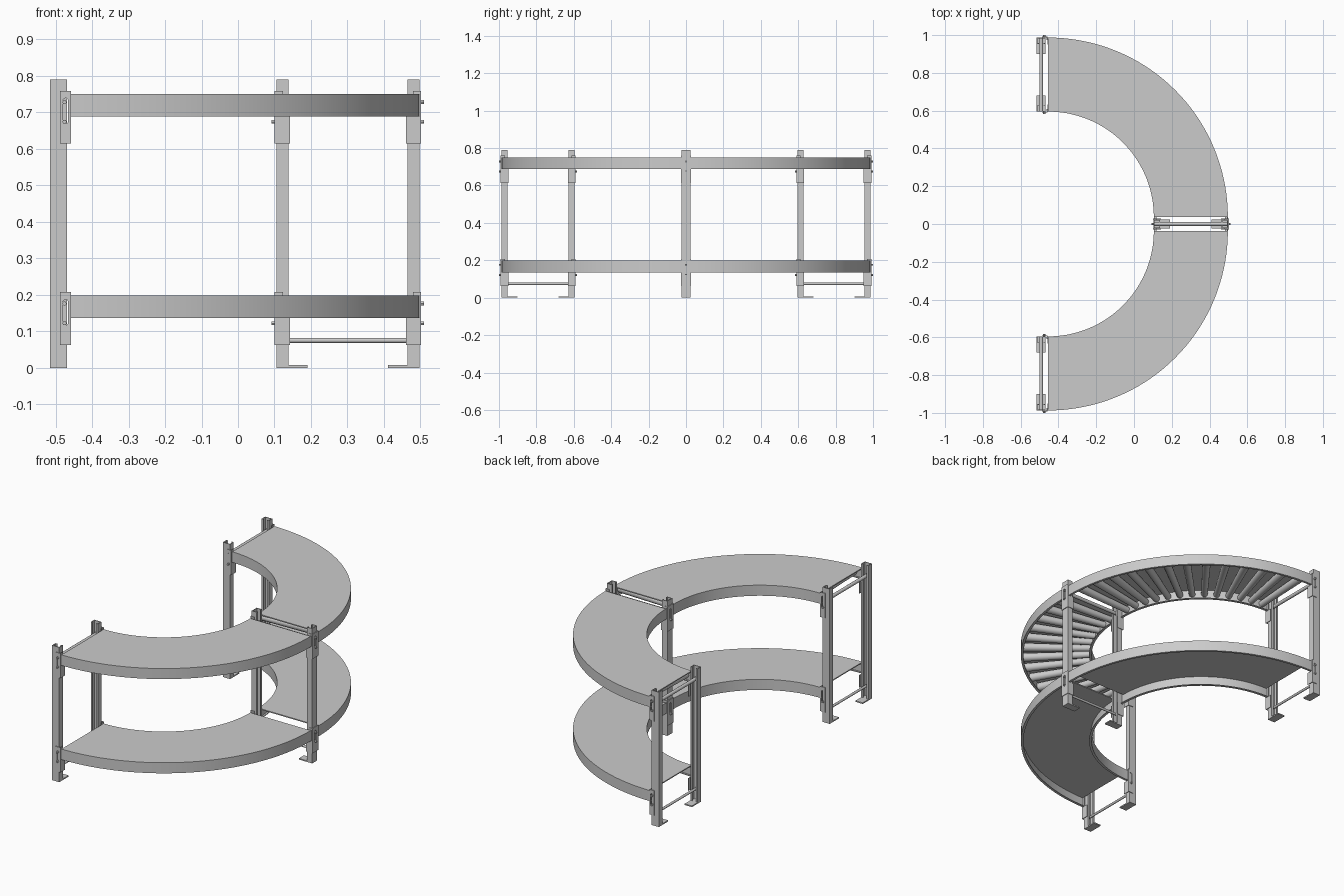
import bpy, bmesh
from math import sin, cos, pi, radians
from mathutils import Matrix, Vector

if "Cube" in bpy.data.objects:
    bpy.data.objects.remove(bpy.data.objects["Cube"])

CX = -0.49                      # centre line of the end frames
GAP = 0.036                     # straight offset of each quarter deck from the frames
R_IN, R_OUT = 0.595, 0.987      # side rails, measured at the frames
DECKS = {"upper": 0.688, "lower": 0.136}
DECK_H = 0.062


def add_mesh(name, bm, smooth=True):
    bmesh.ops.recalc_face_normals(bm, faces=bm.faces)
    me = bpy.data.meshes.new(name)
    bm.to_mesh(me)
    bm.free()
    if smooth:
        me.shade_smooth()
        me.set_sharp_from_angle(angle=radians(30))
    ob = bpy.data.objects.new(name, me)
    bpy.context.collection.objects.link(ob)
    return ob


def sweep(name, profile, M, ext=0.0, steps=36):
    """Sweep a closed (r, z) profile through a quarter turn, with short straight ends."""
    path = [(pi / 2 * i / steps, 0, 0) for i in range(steps + 1)]
    if ext:
        path = [(0, 0, -ext)] + path + [(pi / 2, -ext, 0)]
    bm = bmesh.new()
    rings = [[bm.verts.new(M @ Vector((r * cos(a) + dx, r * sin(a) + dy, z))) for r, z in profile]
             for a, dx, dy in path]
    n = len(profile)
    for A, B in zip(rings, rings[1:]):
        for j in range(n):
            k = (j + 1) % n
            bm.faces.new((A[j], A[k], B[k], B[j]))
    bm.faces.new(rings[0])
    bm.faces.new(rings[-1])
    return add_mesh(name, bm)


def frame(a):
    """Local axes at angle a: x = radial, y = tangential, z = up."""
    return Matrix.Translation((CX, 0, 0)) @ Matrix.Rotation(a, 4, 'Z')


def box(name, M, r, t, z):
    bm = bmesh.new()
    c = Vector(((r[0] + r[1]) / 2, (t[0] + t[1]) / 2, (z[0] + z[1]) / 2))
    s = Matrix.Diagonal((r[1] - r[0], t[1] - t[0], z[1] - z[0], 1))
    bmesh.ops.create_cube(bm, size=1, matrix=M @ Matrix.Translation(c) @ s)
    return add_mesh(name, bm, False)


def rods(name, M, items, sides):
    """Radial rods: (r0, r1, t, z, radius0, radius1), joined into one object."""
    bm = bmesh.new()
    for m, (r0, r1, t, z, a, b) in items:
        X = M @ m @ Matrix.Translation(((r0 + r1) / 2, t, z)) @ Matrix.Rotation(pi / 2, 4, 'Y')
        bmesh.ops.create_cone(bm, cap_ends=True, segments=sides, radius1=a, radius2=b,
                              depth=r1 - r0, matrix=X)
    return add_mesh(name, bm)


def prism(name, M, profile, z0, z1):
    bm = bmesh.new()
    f = bm.faces.new([bm.verts.new((x, y, z0)) for x, y in profile])
    bm.faces.new([bm.verts.new((x, y, z1)) for x, y in profile])
    bm.verts.ensure_lookup_table()
    n = len(profile)
    for i in range(n):
        j = (i + 1) % n
        bm.faces.new((bm.verts[i], bm.verts[j], bm.verts[n + j], bm.verts[n + i]))
    bmesh.ops.transform(bm, matrix=M, verts=bm.verts)
    return add_mesh(name, bm, False)


def slotted_plate(name, M, r, t, w, z0, z1, slot_z0, slot_z1):
    """Flat plate facing radially with a rounded vertical slot."""
    bm = bmesh.new()
    q, h, n = 0.007, w / 2, 8
    top = [(q * cos(pi * i / n), slot_z1 + q * sin(pi * i / n)) for i in range(n + 1)]
    bot = [(-q * cos(pi * i / n), slot_z0 - q * sin(pi * i / n)) for i in range(n + 1)]
    # two halves around the slot, split on its centre line
    right = [(0, z0), (h, z0), (h, z1), (0, z1)] + top[:n // 2 + 1][::-1] + bot[n // 2:][::-1]
    for half in (right, [(-x, z) for x, z in reversed(right)]):
        bm.faces.new([bm.verts.new((r, t + x, z)) for x, z in half])
    bmesh.ops.remove_doubles(bm, verts=bm.verts, dist=1e-5)
    bmesh.ops.transform(bm, matrix=M, verts=bm.verts)
    ob = add_mesh(name, bm, False)
    mod = ob.modifiers.new("thickness", 'SOLIDIFY')
    mod.thickness, mod.offset = 0.004, 0
    return ob


# Decks: two quarter turns on each level
ri, ro = R_IN - GAP, R_OUT - GAP
for level, z0 in DECKS.items():
    z1 = z0 + DECK_H
    for side, start, sy in (("front", -pi / 2, -1), ("back", 0.0, 1)):
        tag = f"{level}_{side}"
        M = Matrix.Translation((CX + GAP, sy * GAP, 0)) @ Matrix.Rotation(start, 4, 'Z')
        # top belt, lying between the rails
        a, b = ri + 0.004, ro - 0.004
        sweep(tag + "_belt", [(a, z1 - 0.006), (b, z1 - 0.006), (b, z1), (a, z1)], M)
        # side rails with a small flange turned inwards
        for rail, r, d in (("inner_rail", ri, 1), ("outer_rail", ro, -1)):
            w, f = r + d * 0.004, r + d * 0.014
            sweep(f"{tag}_{rail}", [(r, z0), (f, z0), (f, z0 + 0.004), (w, z0 + 0.004),
                                    (w, z1), (r, z1)], M, 0.008)
        if level == "upper":
            # tapered rollers
            n = 13
            rods(tag + "_rollers", M,
                 [(Matrix.Rotation((i + 0.5) * pi / 2 / n, 4, 'Z'),
                   (ri + 0.004, ro - 0.004, 0, z1 - 0.031, 0.018, 0.024)) for i in range(n)], 16)

# Support frames: one at each end, one in the middle
for where, a, turn in (("front", -pi / 2, 1), ("middle", 0.0, 0), ("back", pi / 2, -1)):
    M = frame(a)
    tc = -0.0015 * turn
    for pos, r, d in (("inner", R_IN, 1), ("outer", R_OUT, -1)):
        tag = f"{where}_{pos}"
        # lipped channel post, open towards its partner
        h, k, dep, lip = 0.0235, 0.004, 0.033, 0.012
        half = [(0, h), (dep, h), (dep, h - lip), (dep - k, h - lip), (dep - k, h - k), (k, h - k)]
        prof = half + [(x, -y) for x, y in reversed(half)]
        prism(tag + "_post", M, [(r + d * x, tc + y) for x, y in prof], 0, 0.79)
        # foot plate
        box(tag + "_foot", M, sorted((r, r + d * 0.086)), (tc - h, tc + h), (0, 0.007))
        for level, z0 in DECKS.items():
            lo, hi = z0 - 0.074, z0 + 0.071
            t, w = (0.0175 * turn, 0.031) if turn else (0, 0.056)
            # slotted bracket with side flanges, deeper below the deck
            slotted_plate(f"{tag}_{level}_bracket", M, r - d * 0.003, t, w, lo, hi, z0 - 0.012, z0 + 0.044)
            for s in ([turn] if turn else [-1, 1]):
                e = t + s * w / 2
                span = sorted((e, e - s * 0.003))
                box(f"{tag}_{level}_bracket_flange", M, sorted((r - d * 0.001, r + d * 0.037)), span, (lo, z0))
                box(f"{tag}_{level}_bracket_upper_flange", M, sorted((r - d * 0.001, r + d * 0.018)), span, (z0, hi))
            # bolts
            heights = (z0 + 0.04, z0 - 0.014) if pos == "outer" else (z0 - 0.014,)
            tb = 0.0145 * turn
            rods(f"{tag}_{level}_bolts", M,
                 [(Matrix(), (*sorted((r, r - d * 0.013)), tb, z, 0.006, 0.006)) for z in heights], 6)
    # cross bars
    for part, z, rad in (("lower_cross_bar", 0.075, 0.007), ("upper_cross_bar", 0.72, 0.01)):
        rods(f"{where}_{part}", M, [(Matrix(), (R_IN + 0.003, R_OUT - 0.003, tc, z, rad, rad))], 16)
